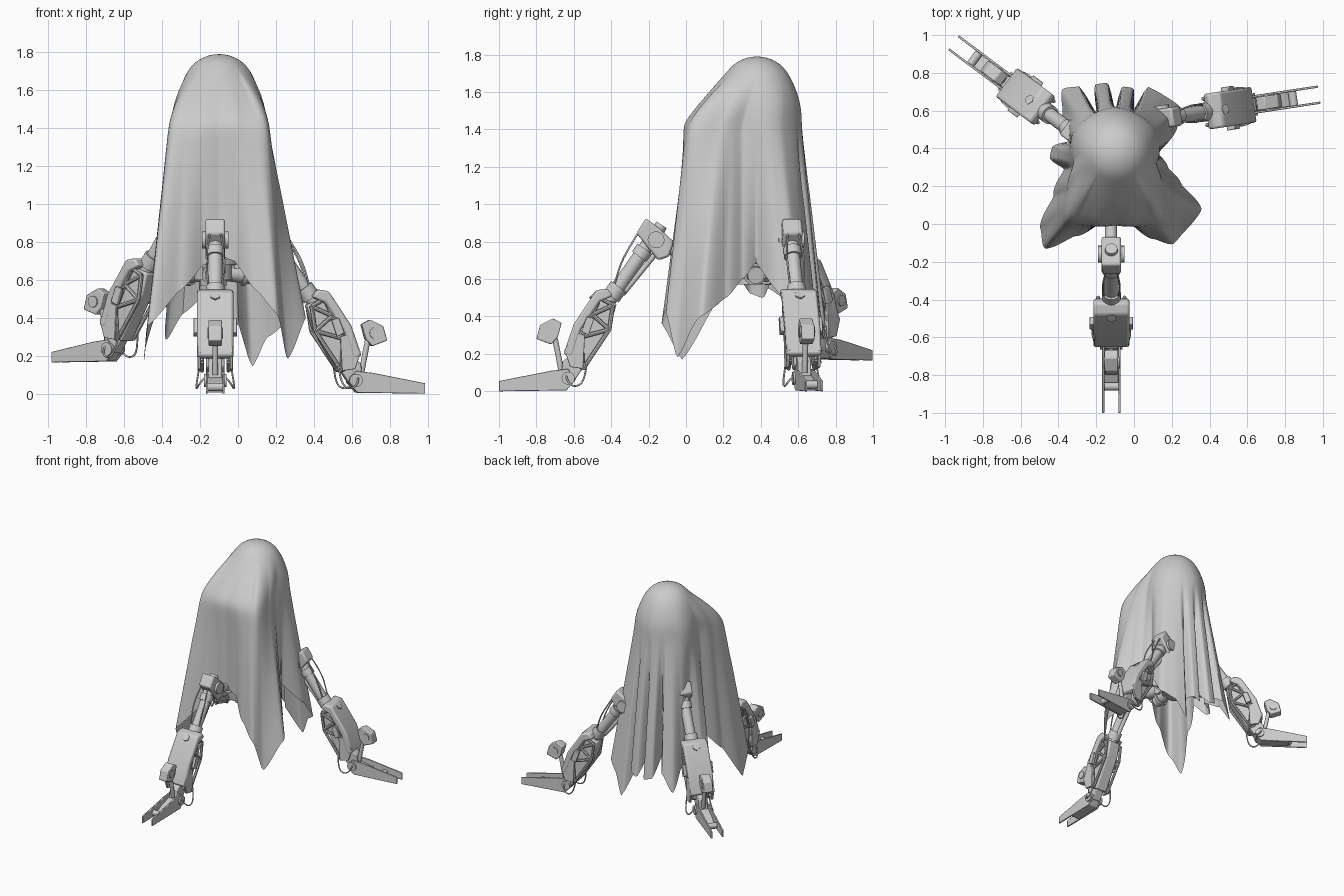
import bpy, bmesh
from math import sin, cos, radians, sqrt, pi
from mathutils import Vector, Matrix

if "Cube" in bpy.data.objects:
    bpy.data.objects.remove(bpy.data.objects["Cube"])


def finish(name, bm, angle=35, bevel=0.0):
    bmesh.ops.recalc_face_normals(bm, faces=bm.faces)
    me = bpy.data.meshes.new(name)
    bm.to_mesh(me)
    bm.free()
    ob = bpy.data.objects.new(name, me)
    bpy.context.collection.objects.link(ob)
    if bevel:
        m = ob.modifiers.new("bevel", 'BEVEL')
        m.width, m.segments, m.limit_method = bevel, 2, 'ANGLE'
    bpy.ops.object.select_all(action='DESELECT')
    bpy.context.view_layer.objects.active = ob
    ob.select_set(True)
    bpy.ops.object.shade_smooth_by_angle(angle=radians(angle))
    return ob


def table(rows, a):
    """Smooth periodic interpolation of (angle, values...) rows."""
    for i, p in enumerate(rows):
        q = rows[(i + 1) % len(rows)]
        span = (q[0] - p[0]) % 360
        d = (a - p[0]) % 360
        if d < span:
            t = d / span
            t = 0.5 * t + 0.5 * t * t * (3 - 2 * t)
            return [x + (y - x) * t for x, y in zip(p[1:], q[1:])]


# Draped cloth: ball on top, squared front shoulder, folded hem
C = Vector((-0.10, 0.30))
HEAD = Vector((-0.10, 0.38))
HZ, HR = 1.59, 0.20
SHOULDER = [(0, .22), (45, .295), (90, .32), (135, .295), (180, .22), (205, .28), (228, .375),
            (247, .335), (270, .31), (293, .335), (312, .375), (335, .28)]
HEM = [(0, .28, .60), (18, .24, .69), (34, .40, .50), (43, .47, .36), (56, .46, .30), (68, .46, .14),
       (72, .32, .38), (77, .43, .36), (85, .43, .33), (90, .30, .50), (95, .45, .34), (104, .45, .36),
       (109, .30, .50), (114, .47, .42), (124, .50, .28), (134, .40, .46), (150, .28, .55),
       (162, .35, .50), (172, .35, .52), (182, .27, .60), (205, .36, .45), (219, .51, .17),
       (229, .57, .36), (240, .42, .54), (255, .31, .68), (270, .29, .73), (285, .31, .70),
       (298, .43, .54), (307, .51, .42), (316, .50, .18), (334, .51, .40), (346, .36, .50)]
N, SZ, TZ, TR = 240, 1.43, HZ + HR * cos(radians(55)), HR * sin(radians(55))


def cloth_column(a):
    d = Vector((cos(radians(a)), sin(radians(a))))
    pts = []
    for i in range(1, 8):
        f = radians(55 * i / 7)
        pts.append((HEAD + d * HR * sin(f)).to_3d() + Vector((0, 0, HZ + HR * cos(f))))
    r1 = table(SHOULDER, a)[0]
    r2, z2 = table(HEM, a)
    top, sh, hem = HEAD + d * TR, C + d * r1, C + d * r2
    for i in range(1, 9):
        t = i / 8
        z = TZ + (SZ - TZ) * t
        p = top.lerp(sh, t) + d * .022 * sin(pi * t) * (0.3 if d.y < -.8 else 1)
        rs = sqrt(HR ** 2 - max(0, z - HZ) ** 2)
        off = p - HEAD
        if off.length < rs:
            p = HEAD + off.normalized() * rs
        pts.append(p.to_3d() + Vector((0, 0, z)))
    last = pts[-1]
    for i in range(1, 19):
        t = i / 18
        pts.append(last.lerp(Vector((hem.x, hem.y, z2)), t))
    return pts


bm = bmesh.new()
pole = bm.verts.new((HEAD.x, HEAD.y, HZ + HR))
cols = [[bm.verts.new(p) for p in cloth_column(360 * k / N)] for k in range(N)]
for k in range(N):
    a, b = cols[k], cols[(k + 1) % N]
    bm.faces.new((pole, a[0], b[0]))
    for i in range(len(a) - 1):
        bm.faces.new((a[i], a[i + 1], b[i + 1], b[i]))
# soften the shoulder crease
soft = [v for c in cols for v in c[5:20]]
for _ in range(4):
    bmesh.ops.smooth_vert(bm, verts=soft, factor=0.4, use_axis_x=True, use_axis_y=True, use_axis_z=True)
finish("draped_cloth", bm, 70)


def prism(name, M, pts, v0, v1, bevel=0.006):
    """Side profile in (u, z), extruded across v."""
    bm = bmesh.new()
    f = bm.faces.new([bm.verts.new((u, v0, z)) for u, z in pts])
    ext = bmesh.ops.extrude_face_region(bm, geom=[f])['geom']
    bmesh.ops.translate(bm, vec=(0, v1 - v0, 0), verts=[g for g in ext if isinstance(g, bmesh.types.BMVert)])
    bmesh.ops.transform(bm, matrix=M, verts=bm.verts)
    return finish(name, bm, 35, bevel)


def rod(name, M, p, q, r, r2=None, seg=20):
    p, q = Vector(p), Vector(q)
    d = q - p
    bm = bmesh.new()
    bmesh.ops.create_cone(bm, cap_ends=True, segments=seg, radius1=r, radius2=r if r2 is None else r2,
                          depth=d.length)
    T = Matrix.Translation((p + q) / 2) @ d.to_track_quat('Z', 'Y').to_matrix().to_4x4()
    bmesh.ops.transform(bm, matrix=M @ T, verts=bm.verts)
    return finish(name, bm)


def cable(name, M, pts, r=0.005):
    cu = bpy.data.curves.new(name, 'CURVE')
    cu.dimensions, cu.bevel_depth, cu.bevel_resolution, cu.resolution_u = '3D', r, 2, 6
    sp = cu.splines.new('NURBS')
    sp.points.add(len(pts) - 1)
    for s, p in zip(sp.points, pts):
        s.co = (*(M @ Vector(p)), 1)
    sp.use_endpoint_u, sp.order_u = True, 3
    bpy.context.collection.objects.link(bpy.data.objects.new(name, cu))


HUB = Vector((-0.13, 0.34, 0.65))


# One leg: u runs inward from the toe tip, v across, z up
def leg(side, tip, inward):
    e = Vector((*inward, 0)).normalized()
    w = Vector((0, 0, 1)).cross(e)
    M = Matrix.Translation(tip) @ Matrix((e, w, (0, 0, 1))).transposed().to_4x4()
    n = side + "_"
    for s in (-1, 1):
        # foot side plates and ankle
        prism(n + "foot_plate", M, [(0, 0), (.36, .005), (.41, .06), (.37, .12), (.28, .11), (0, .055)],
              s * .043 - .006, s * .043 + .006, .003)
        rod(n + "ankle_cap", M, (.37, s * .03, .07), (.37, s * .06, .07), .035)
        # shin truss, cheeks and hanging cable
        a, b, c, d, f = ((.39, s * .07, .17), (.54, s * .07, .50), (.61, s * .07, .46),
                         (.59, s * .07, .33), (.45, s * .07, .12))
        m1, m2 = (.44, s * .07, .29), (.50, s * .07, .41)
        for p, q in ((a, b), (b, c), (c, d), (d, f), (f, a), (m1, d), (m2, d), (m2, c), (m1, f)):
            rod(n + "shin_strut", M, p, q, .011, seg=8)
        prism(n + "shin_cheek", M, [(.38, .13), (.35, .22), (.40, .32), (.46, .30), (.45, .12)],
              s * .085 - .008, s * .085 + .008, .003)
        prism(n + "shin_lug", M, [(.44, .32), (.47, .40), (.51, .39), (.48, .30)],
              s * .103 - .012, s * .103 + .012, .004)
        cable(n + "ankle_cable", M, [(.47, s * .08, .16), (.46, s * .10, .05), (.40, s * .10, .02),
                                     (.36, s * .08, .06), (.36, s * .05, .09)])
        if side != "left":
            cable(n + "knee_cable", M, [(.74, s * .03, .84), (.69, s * .045, .76), (.64, s * .045, .66),
                                        (.61, s * .035, .54)])
    prism(n + "foot_sole", M, [(.14, .005), (.36, .01), (.40, .06), (.35, .09), (.24, .06)], -.04, .04)
    rod(n + "toe_roller", M, (.14, -.038, .035), (.14, .038, .035), .022)
    prism(n + "ankle_block", M, [(.33, .06), (.34, .16), (.42, .22), (.46, .14), (.40, .05)], -.035, .035)
    # small sensor on a stalk
    rod(n + "sensor_stalk", M, (.335, 0, .10), (.30, 0, .28), .015)
    prism(n + "sensor_head", M, [(.335, .365), (.29, .39), (.22, .355), (.20, .28), (.28, .25), (.315, .29)],
          -.035, .035)
    rod(n + "sensor_lens", M, (.265, -.042, .32), (.265, .042, .32), .03)
    # shin shell, core and badge plate
    prism(n + "shin_shell", M, [(.345, .20), (.40, .36), (.52, .54), (.58, .55), (.61, .51),
                                (.54, .48), (.44, .33), (.39, .18)], -.095, .095, .012)
    prism(n + "shin_core", M, [(.40, .14), (.40, .26), (.55, .50), (.63, .47), (.60, .36), (.46, .11)],
          -.05, .05, .01)
    rod(n + "shin_boss", M, (.50, 0, .52), (.53, 0, .49), .028, seg=6)
    # upper leg
    rod(n + "upper_tube", M, (.57, 0, .46), (.80, 0, .79), .038)
    rod(n + "tube_collar", M, (.60, 0, .505), (.64, 0, .56), .05)
    rod(n + "tube_collar", M, (.75, 0, .72), (.78, 0, .762), .048)
    rod(n + "piston", M, (.66, 0, .52), (.84, 0, .74), .015)
    # knee
    prism(n + "knee_block", M, [(.735, .845), (.785, .925), (.82, .90), (.86, .87), (.935, .80),
                                (.91, .72), (.85, .70)], -.052, .052, .012)
    rod(n + "knee_axle", M, (.84, -.07, .81), (.84, .07, .81), .045)
    rod(n + "knee_cap", M, (.83, 0, .83), (.87, 0, .89), .04, .032)
    # arm to the hub
    h = M.inverted() @ HUB
    k = Vector((.88, 0, .77))
    rod(n + "hip_arm", M, k, h, .032)
    rod(n + "hip_sleeve", M, k.lerp(h, .35), k.lerp(h, .65), .048)
    hip = k.lerp(h, .72)
    rod(n + "hip_joint", M, hip - Vector((0, .06, 0)), hip + Vector((0, .06, 0)), .05)


leg("front", Vector((-0.12, -1.0, 0)), (0, 1))
leg("right", Vector((0.98, 0.685, 0)), (-.985, -.15))
leg("left", Vector((-0.955, 0.96, 0.165)), (.80, -.60))

# Central hub under the cloth
I = Matrix.Identity(4)
for z0, z1, r in ((.57, .60, .07), (.60, .68, .10), (.68, .71, .13), (.71, .78, .06)):
    rod("hub_ring", I, (HUB.x, HUB.y, z0), (HUB.x, HUB.y, z1), r, seg=32)
# Short barrels around the hub and a pin
for deg in (-90, 9, 143):
    d = Vector((cos(radians(deg)), sin(radians(deg)), 0))
    rod("hub_barrel", I, HUB + d * .06 - Vector((0, 0, .01)), HUB + d * .22 - Vector((0, 0, .03)), .045)
    rod("hub_flange", I, HUB + d * .16 - Vector((0, 0, .02)), HUB + d * .18 - Vector((0, 0, .025)), .06)
rod("hub_pin", I, (0.0, .31, .66), (0.0, .31, .82), .02)
